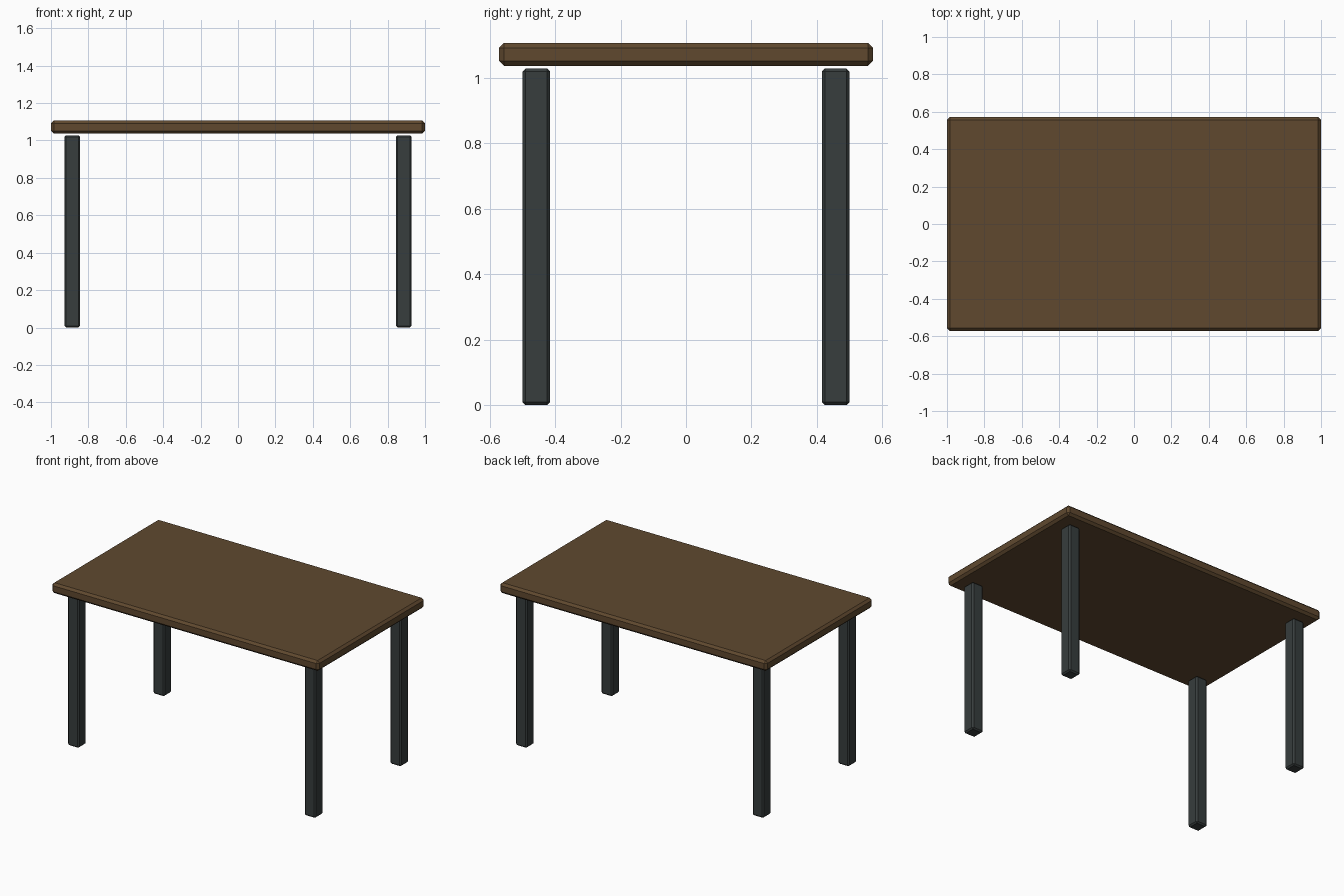
import bpy
import bmesh

cube = bpy.data.objects.get("Cube")
if cube:
    bpy.data.objects.remove(cube, do_unlink=True)


def make_material(name, colour):
    mat = bpy.data.materials.new(name)
    mat.use_nodes = True
    mat.diffuse_color = colour
    mat.node_tree.nodes["Principled BSDF"].inputs["Base Color"].default_value = colour
    return mat


def chamfered_box(name, centre, size, chamfer, mat):
    mesh = bpy.data.meshes.new(name)
    bm = bmesh.new()
    bmesh.ops.create_cube(bm, size=1)
    bmesh.ops.scale(bm, vec=size, verts=bm.verts)
    bm.to_mesh(mesh)
    bm.free()
    mesh.materials.append(mat)
    obj = bpy.data.objects.new(name, mesh)
    obj.location = centre
    bpy.context.collection.objects.link(obj)
    bevel = obj.modifiers.new("chamfer", 'BEVEL')
    bevel.width = chamfer
    bevel.segments = 1
    return obj


wood = make_material("brown wood", (0.116, 0.066, 0.028, 1))
metal = make_material("dark grey metal", (0.038, 0.047, 0.047, 1))

# Tabletop slab, floating just above the legs
chamfered_box("tabletop", (0, 0, 1.072), (2, 1.142, 0.07), 0.015, wood)

# Four square legs, inset from the corners
for side, sx in (("left", 1), ("right", -1)):
    for end, sy in (("front", -1), ("back", 1)):
        chamfered_box(f"{end}_{side}_leg", (sx * 0.886, sy * 0.457, 0.514),
                      (0.084, 0.084, 1.028), 0.009, metal)
